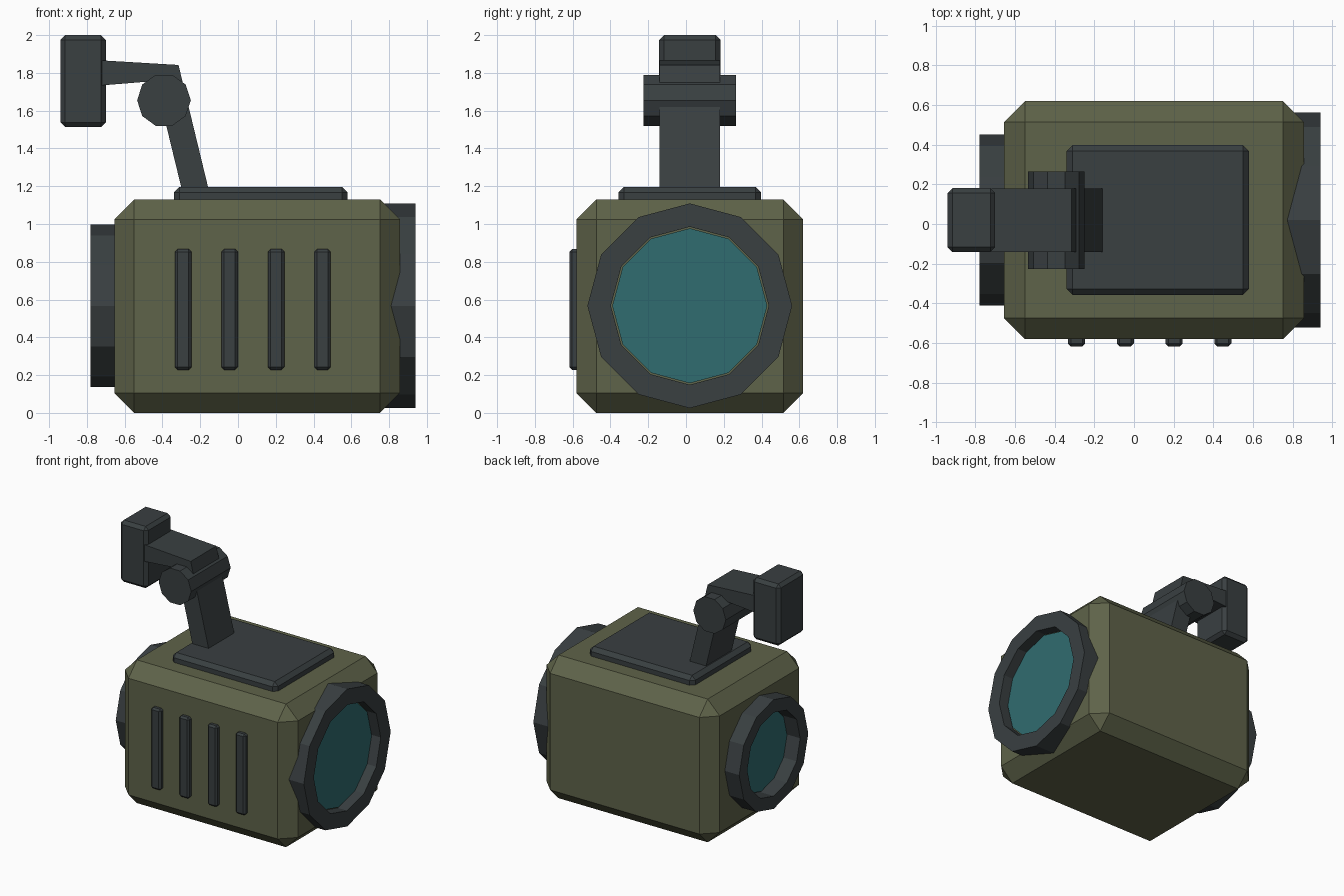
import bpy, bmesh, math

if "Cube" in bpy.data.objects:
    bpy.data.objects.remove(bpy.data.objects["Cube"])

CY = 0.02      # centre line in y
AXIS_Z = 0.567 # height of the lens axis


def material(name, rgb):
    m = bpy.data.materials.new(name)
    m.diffuse_color = (*rgb, 1)
    m.use_nodes = True
    m.node_tree.nodes["Principled BSDF"].inputs["Base Color"].default_value = m.diffuse_color
    return m


OLIVE = material("olive", (0.114, 0.125, 0.067))
DARK = material("dark_grey", (0.041, 0.050, 0.053))
TEAL = material("teal_glass", (0.030, 0.150, 0.162))


def finish(name, bm, mat):
    bmesh.ops.recalc_face_normals(bm, faces=bm.faces[:])
    me = bpy.data.meshes.new(name)
    bm.to_mesh(me)
    bm.free()
    me.materials.append(mat)
    ob = bpy.data.objects.new(name, me)
    bpy.context.collection.objects.link(ob)
    return ob


def box(name, lo, hi, bevel, mat):
    """Chamfered box between two corners."""
    bm = bmesh.new()
    bmesh.ops.create_cube(bm, size=1)
    for v in bm.verts:
        v.co = [(a + b) / 2 + c * (b - a) for a, b, c in zip(lo, hi, v.co)]
    bmesh.ops.bevel(bm, geom=bm.edges[:], offset=bevel, segments=1,
                    affect='EDGES', profile=0.5)
    return finish(name, bm, mat)


def prism(name, profile, y0, y1, mat):
    """Profile in x, z extruded along y."""
    bm = bmesh.new()
    face = bm.faces.new([bm.verts.new((x, y0, z)) for x, z in profile])
    ext = bmesh.ops.extrude_face_region(bm, geom=[face])
    for v in ext["geom"]:
        if isinstance(v, bmesh.types.BMVert):
            v.co.y = y1
    return finish(name, bm, mat)


def ring_points(bm, x, r, n=12):
    return [bm.verts.new((x, CY + r * math.cos(2 * math.pi * i / n),
                          AXIS_Z + r * math.sin(2 * math.pi * i / n)))
            for i in range(n)]


def ring(name, x0, x1, r_out, r_in, mat):
    """Twelve-sided tube along x."""
    bm = bmesh.new()
    loops = [ring_points(bm, x, r) for x, r in
             ((x0, r_out), (x1, r_out), (x1, r_in), (x0, r_in))]
    for a, b in zip(loops, loops[1:] + loops[:1]):
        for i in range(12):
            j = (i + 1) % 12
            bm.faces.new((a[i], a[j], b[j], b[i]))
    return finish(name, bm, mat)


def disc(name, x0, x1, r, mat):
    """Twelve-sided solid disc along x."""
    bm = bmesh.new()
    a, b = ring_points(bm, x0, r), ring_points(bm, x1, r)
    bm.faces.new(a)
    bm.faces.new(b)
    for i in range(12):
        j = (i + 1) % 12
        bm.faces.new((a[i], a[j], b[j], b[i]))
    return finish(name, bm, mat)


# Main housing and top plate
box("housing", (-0.655, CY - 0.6, 0), (0.857, CY + 0.6, 1.13), 0.105, OLIVE)
box("top_plate", (-0.34, CY - 0.378, 1.08), (0.58, CY + 0.378, 1.197), 0.03, DARK)

# Vent ribs on the front side
for k in range(4):
    x = -0.29 + 0.246 * k
    box(f"vent_rib_{k + 1}", (x - 0.043, -0.617, 0.228),
        (x + 0.043, -0.54, 0.867), 0.014, DARK)

# Large and small lenses
ring("large_lens_ring", 0.72, 0.94, 0.542, 0.418, DARK)
disc("large_lens_glass", 0.84, 0.866, 0.41, TEAL)
ring("small_lens_ring", -0.78, -0.60, 0.431, 0.33, DARK)
disc("small_lens_glass", -0.67, -0.64, 0.323, TEAL)

# Bent arm, pivot and head block
prism("bent_arm", [(-0.15, 1.16), (-0.315, 1.842), (-0.72, 1.866),
                   (-0.72, 1.734), (-0.437, 1.757), (-0.292, 1.16)],
      CY - 0.16, CY + 0.16, DARK)
prism("arm_pivot", [(-0.392 + 0.142 * math.cos(math.pi * i / 5),
                     1.655 + 0.142 * math.sin(math.pi * i / 5))
                    for i in range(10)], CY - 0.246, CY + 0.246, DARK)
box("head_block", (-0.94, CY - 0.162, 1.513), (-0.70, CY + 0.162, 2.0), 0.025, DARK)
